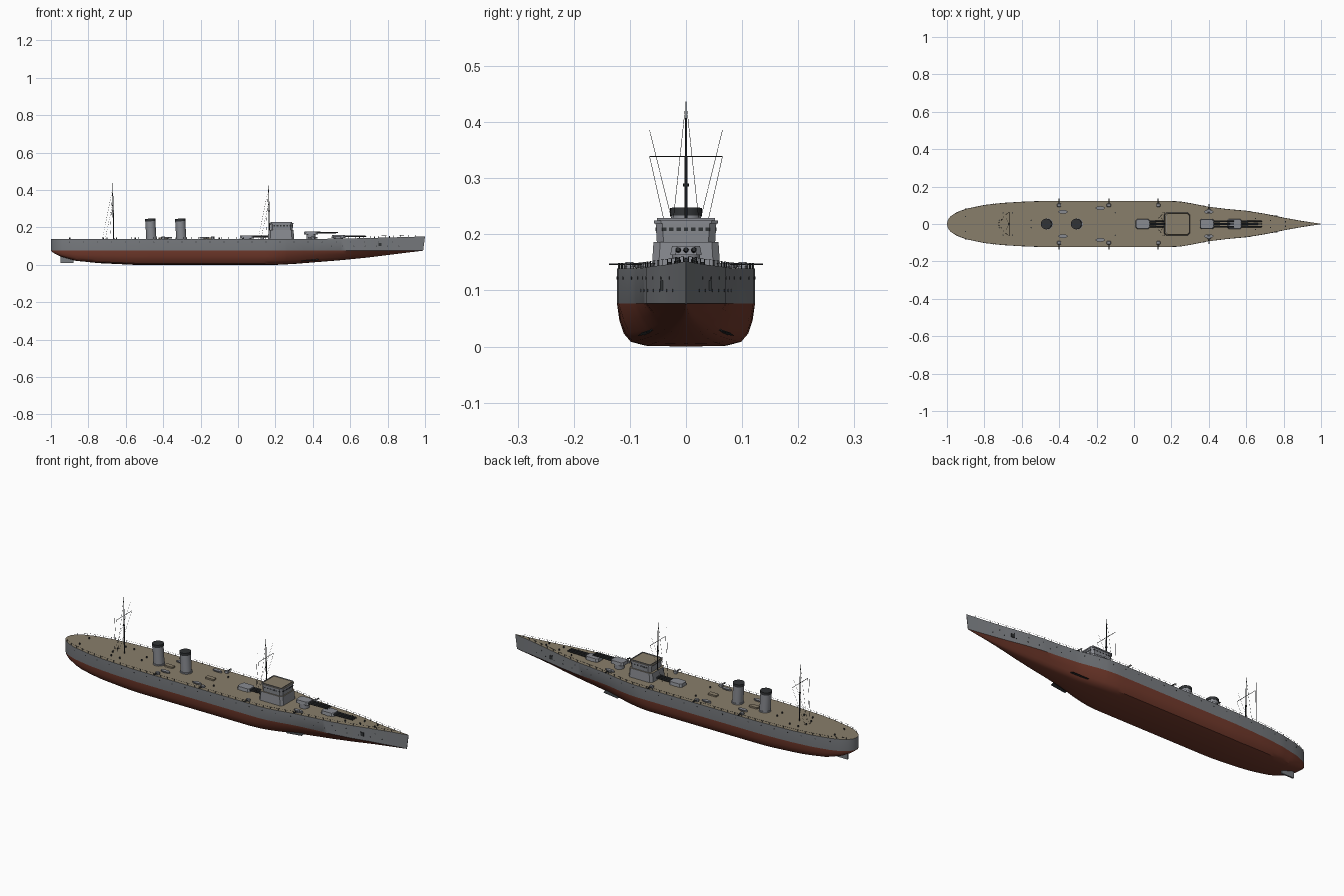
import bpy, bmesh, math
from mathutils import Vector

if "Cube" in bpy.data.objects:
    bpy.data.objects.remove(bpy.data.objects["Cube"])


def material(name, rgb):
    m = bpy.data.materials.new(name)
    m.diffuse_color = (*rgb, 1)
    m.use_nodes = True
    m.node_tree.nodes["Principled BSDF"].inputs["Base Color"].default_value = m.diffuse_color
    return m


HULL = material("hull_grey", (0.19, 0.20, 0.215))
RED = material("underwater_red", (0.17, 0.042, 0.025))
DECK = material("deck_tan", (0.25, 0.21, 0.145))
GREY = material("upperworks_grey", (0.25, 0.26, 0.285))
DARK = material("dark_metal", (0.03, 0.033, 0.036))


def finish(name, bm, mats, smooth=None):
    me = bpy.data.meshes.new(name)
    bm.normal_update()
    bm.to_mesh(me)
    bm.free()
    ob = bpy.data.objects.new(name, me)
    bpy.context.collection.objects.link(ob)
    for m in mats:
        me.materials.append(m)
    if smooth:
        bpy.ops.object.select_all(action='DESELECT')
        ob.select_set(True)
        bpy.context.view_layer.objects.active = ob
        bpy.ops.object.shade_smooth_by_angle(angle=math.radians(smooth))
    return ob


def loft(bm, rings, mat=0):
    """Skin closed rings of points and cap both ends."""
    vs = [[bm.verts.new(p) for p in r] for r in rings]
    n = len(vs[0])
    faces = [bm.faces.new((a[i], a[(i + 1) % n], b[(i + 1) % n], b[i]))
             for a, b in zip(vs, vs[1:]) for i in range(n)]
    faces += [bm.faces.new(vs[0][::-1]), bm.faces.new(vs[-1])]
    for f in faces:
        f.material_index = mat
    return faces


def tube(bm, a, b, r, r2=None, n=8, mat=0):
    a, b = Vector(a), Vector(b)
    d = (b - a).normalized()
    u = d.orthogonal().normalized()
    w = d.cross(u)
    r2 = r if r2 is None else r2
    ring = lambda c, q: [c + q * (u * math.cos(t) + w * math.sin(t))
                         for t in (2 * math.pi * i / n for i in range(n))]
    return loft(bm, [ring(a, r), ring(b, r2)], mat)


def block(bm, x0, x1, y0, y1, z0, z1, cut=0.0, inset=0.0, mat=0):
    """Box with chamfered plan corners; top shrunk by inset."""
    def ring(z, s):
        a, b, c, d = x0 + s, x1 - s, y0 + s, y1 - s
        if not cut:
            return [(a, c, z), (b, c, z), (b, d, z), (a, d, z)]
        return [(a + cut, c, z), (b - cut, c, z), (b, c + cut, z), (b, d - cut, z),
                (b - cut, d, z), (a + cut, d, z), (a, d - cut, z), (a, c + cut, z)]
    return loft(bm, [ring(z0, 0), ring(z1, inset)], mat)


def interp(table, x):
    for (xa, ya), (xb, yb) in zip(table, table[1:]):
        if x <= xb:
            return ya + (yb - ya) * max(0, x - xa) / (xb - xa)
    return table[-1][1]


# Hull lines
BEAM = [(-1, .002), (-.995, .022), (-.98, .042), (-.95, .062), (-.9, .081), (-.8, .102),
        (-.7, .113), (-.6, .119), (-.5, .123), (.2, .123), (.25, .12), (.3, .112), (.35, .102),
        (.4, .092), (.5, .08), (.6, .071), (.7, .055), (.8, .034), (.9, .016), (.99, .001)]
KEEL = [(-1, .074), (-.98, .06), (-.95, .045), (-.87, .022), (-.74, .009), (-.55, 0), (.2, 0),
        (.3, .005), (.4, .013), (.55, .025), (.7, .04), (.86, .06), (.99, .076)]
SECTION = [(0, 0), (.58, .02), (.8, .11), (.9, .3), (.965, .6), (1, 1)]
WATER = 0.077
beam = lambda x: interp(BEAM, x)
deck = lambda x: 0.139 + 0.013 * max(0, (x - 0.4) / 0.59) ** 1.5

# Hull: grey topsides, red bottom, tan deck
bm = bmesh.new()
xs = sorted({p[0] for p in BEAM + KEEL} | {round(-.94 + .04 * i, 3) for i in range(48)})
rows = []
for x in xs:
    v = min(1, max(0, (x - .15) / .7)) * 0.75
    half = [(beam(x) * (yf * (1 - v) + zf * v), interp(KEEL, x) + (WATER - interp(KEEL, x)) * zf)
            for yf, zf in SECTION] + [(beam(x), deck(x))]
    ring = [(-y, z) for y, z in half[::-1]] + half[1:]
    rake = 0.01 * max(0, (x - .9) / .09)
    rows.append([bm.verts.new((x + rake * max(0, (z - WATER) / .075), y, z)) for y, z in ring])
n = len(rows[0])
for a, b in zip(rows, rows[1:]):
    for i in range(n):
        j = (i + 1) % n
        f = bm.faces.new((a[i], b[i], b[j], a[j]))
        f.material_index = 2 if j == 0 else (0 if i in (0, n - 2) else 1)
bm.faces.new(rows[0])
bm.faces.new(rows[-1][::-1])
bmesh.ops.recalc_face_normals(bm, faces=bm.faces)
finish("hull", bm, [HULL, RED, DECK], 35)

# Rudder and side fins under water
bm = bmesh.new()
block(bm, -.95, -.88, -.004, .004, .01, .05)
finish("rudder", bm, [HULL])
bm = bmesh.new()
for s in (-1, 1):
    loft(bm, [[(x, s * .055, z), (x, s * y, z - .005), (x, s * .055, z + .003)]
              for x, y, z in ((.34, .086, .024), (.43, .079, .030))])
bmesh.ops.recalc_face_normals(bm, faces=bm.faces)
finish("side_fins", bm, [DARK])

# Portholes and anchors on the hull side
bm = bmesh.new()
for s in (-1, 1):
    spots = [(-.9 + .075 * i, .122) for i in range(24)] + [(.5 + .06 * i, .1) for i in range(7)]
    for x, z in spots:
        y = beam(x)
        tube(bm, (x, s * (y - .003), z), (x, s * (y + .0008), z), .0028)
    y = beam(.76)
    block(bm, .75, .768, s * y - .004, s * y + .004, .1, .118)
finish("portholes_and_anchors", bm, [DARK])

# Deck edge railing
bm = bmesh.new()
px = [-.97 + .04 * i for i in range(49)]
for s in (-1, 1):
    pts = [Vector((x, s * (beam(x) - .003), deck(x))) for x in px]
    for p in pts:
        tube(bm, p, p + Vector((0, 0, .01)), .0011, n=4)
    for p, q in zip(pts, pts[1:]):
        tube(bm, p + Vector((0, 0, .01)), q + Vector((0, 0, .01)), .0004, n=3)
finish("deck_railing", bm, [DARK])

# Bridge: two chamfered tiers with tan roofs and a roof railing
bm = bmesh.new()
for x0, x1, h, z0, z1, ins in ((.16, .30, .061, .138, .186, .003), (.174, .292, .052, .186, .219, -.002),
                               (.168, .296, .057, .219, .225, 0)):
    block(bm, x0, x1, -h, h, z0, z1, .012, ins)[-1].material_index = 1
for x0, x1, y0, y1 in ((.174, .29, -.052, -.050), (.174, .29, .050, .052),
                       (.174, .176, -.052, .052), (.288, .29, -.052, .052)):
    block(bm, x0, x1, y0, y1, .225, .229)
finish("bridge", bm, [GREY, DECK])
bm = bmesh.new()
for i in range(7):
    y = -.039 + .013 * i
    block(bm, .292, .2945, y - .004, y + .004, .206, .212)
for s in (-1, 1):
    for i in range(6):
        x = .19 + .017 * i
        block(bm, x, x + .009, s * .0532 - .001, s * .0532 + .001, .206, .212)
finish("bridge_windows", bm, [DARK])

# Funnels, slightly raked, with dark caps
for name, x in (("aft_funnel", -.466), ("fore_funnel", -.306)):
    bm = bmesh.new()
    tube(bm, (x + .003, 0, .136), (x - .003, 0, .235), .027, n=24)
    tube(bm, (x - .003, 0, .233), (x - .0035, 0, .247), .0285, n=24, mat=1)
    tube(bm, (x + .003, 0, .138), (x + .003, 0, .146), .03, n=24)
    finish(name, bm, [GREY, DARK], 35)

# Main turrets with three barrels each
for name, x, base in (("midship_turret", .047, .139), ("upper_turret", .39, .16), ("bow_turret", .538, .141)):
    bm = bmesh.new()
    tube(bm, (x, 0, .135), (x, 0, base + .004), .025, n=20)
    block(bm, x - .038, x + .038, -.028, .028, base + .003, base + .019, .009, .003)
    for y in (-.014, 0, .014):
        tube(bm, (x + .03, y, base + .012), (x + .145, y, base + .013), .0052, .0038, n=10, mat=1)
    finish(name, bm, [GREY, DARK], 35)

# Side guns on the deck edge
bm = bmesh.new()
for x in (-.40, -.135, .13, .40):
    for s in (-1, 1):
        y = beam(x) - .022
        tube(bm, (x, s * y, .137), (x, s * y, .143), .009, n=12)
        block(bm, x - .011, x + .011, s * y - .009, s * y + .009, .143, .151, .003, .002)
        for dx in (-.003, .003):
            tube(bm, (x + dx, s * y, .147), (x + dx, s * (y + .036), .147), .0016, n=6, mat=1)
finish("side_guns", bm, [GREY, DARK])

# Ship's boats
bm = bmesh.new()
for x, y in ((-.38, .065), (-.18, .085), (.40, .065)):
    for s in (-1, 1):
        prof = [(-.026, .001), (-.016, .008), (0, .0105), (.016, .008), (.026, .001)]
        loft(bm, [[(x + dx, s * y - h, .149), (x + dx, s * y - h * .6, .14),
                   (x + dx, s * y + h * .6, .14), (x + dx, s * y + h, .149)] for dx, h in prof])
bmesh.ops.recalc_face_normals(bm, faces=bm.faces)
finish("boats", bm, [GREY])

# Masts with yards and thin rigging
for name, x in (("aft_mast", -.665), ("fore_mast", .168)):
    bm = bmesh.new()
    top = x - .005
    tube(bm, (x, 0, .136), (x - .003, 0, .34), .0035, .0025)
    tube(bm, (x - .003, 0, .33), (top, 0, .437), .0022, .001)
    tube(bm, (x - .003, -.065, .339), (x - .003, .065, .339), .0011, n=6)
    tube(bm, (x - .003, 0, .285), (x - .003, 0, .291), .005)
    for s in (-1, 1):
        for a, b in (((top, s * .002, .42), (x - .02, s * .032, .139)),
                     ((x - .01, s * .065, .386), (x - .06, s * .004, .139)),
                     ((x - .003, s * .065, .339), (x - .045, s * .02, .139))):
            tube(bm, a, b, .0005, n=3)
    finish(name, bm, [DARK])

# Bollards, vents and capstans
bm = bmesh.new()
for x, y in ((-.9, .04), (-.72, .02), (-.7, .06), (-.65, .06), (-.55, .02), (-.1, .06),
             (.65, .03), (.73, .018), (.81, .012)):
    for s in (-1, 1):
        tube(bm, (x, s * y, .137), (x, s * y, deck(x) + .008), .0035)
for x in (-.4, -.16):
    block(bm, x - .025, x + .025, -.012, .012, .137, .147, .004)
    bm.faces.ensure_lookup_table()
    for f in bm.faces[-10:]:
        f.material_index = 1
finish("deck_fittings", bm, [DARK, DECK])
